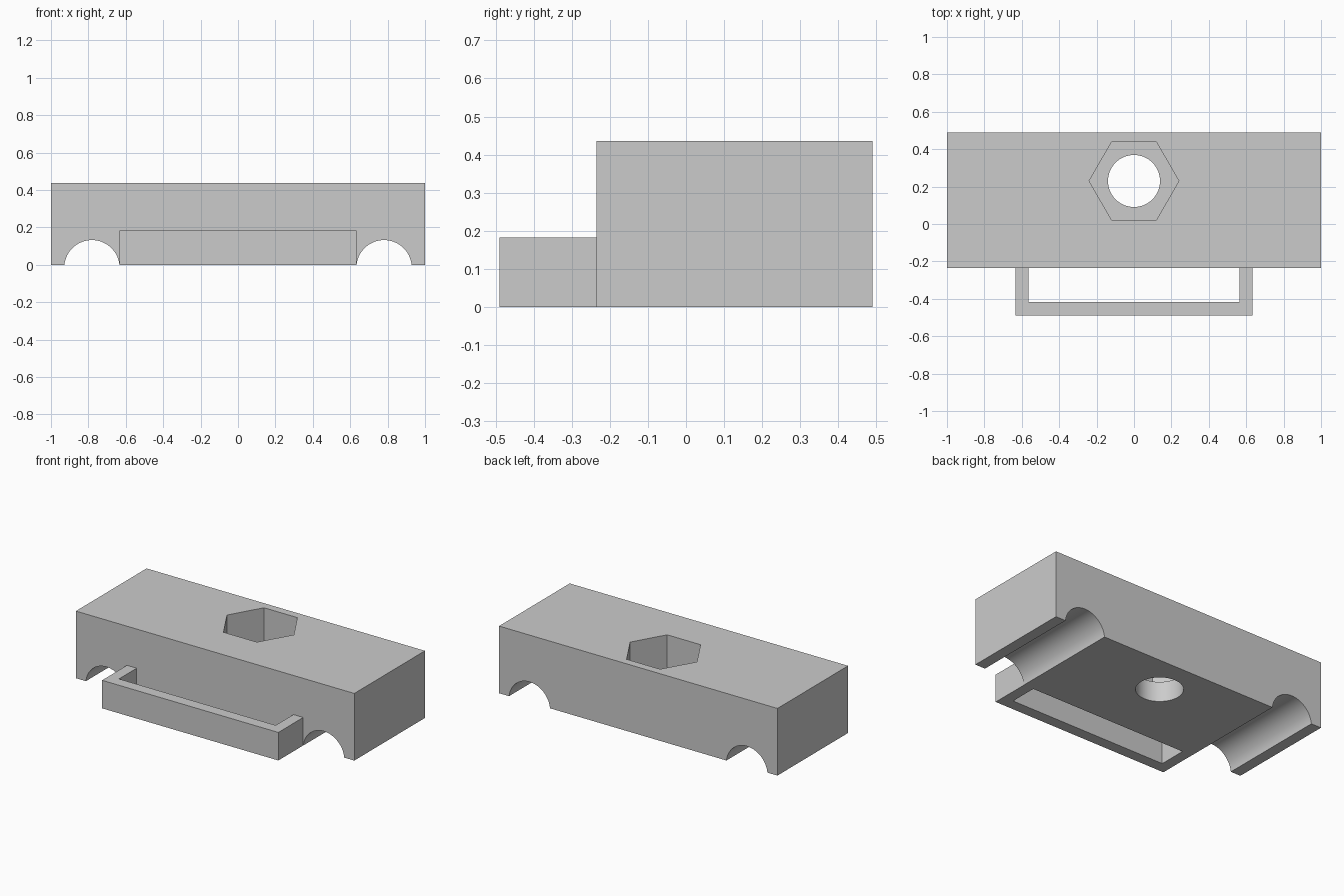
import bpy, bmesh
from math import acos, asin, cos, sin, pi
from mathutils import Vector

old = bpy.data.objects.get("Cube")
if old:
    bpy.data.objects.remove(old, do_unlink=True)

grey = bpy.data.materials.new("plain grey")
grey.use_nodes = True
COLOR = (0.6, 0.6, 0.6, 1)
grey.diffuse_color = COLOR
grey.node_tree.nodes["Principled BSDF"].inputs["Base Color"].default_value = COLOR


def prism(name, points, push):
    """Extrude a closed outline of 3D points along a vector."""
    bm = bmesh.new()
    face = bm.faces.new([bm.verts.new(p) for p in points])
    out = bmesh.ops.extrude_face_region(bm, geom=[face])
    verts = [v for v in out["geom"] if isinstance(v, bmesh.types.BMVert)]
    bmesh.ops.translate(bm, verts=verts, vec=Vector(push))
    bmesh.ops.recalc_face_normals(bm, faces=bm.faces)
    mesh = bpy.data.meshes.new(name)
    bm.to_mesh(mesh)
    bm.free()
    mesh.materials.append(grey)
    obj = bpy.data.objects.new(name, mesh)
    bpy.context.collection.objects.link(obj)
    return obj


def ring(radius, sides, y, z):
    return [(radius * cos(2 * pi * i / sides), y + radius * sin(2 * pi * i / sides), z)
            for i in range(sides)]


# Main block: end profile with two round cable grooves, extruded front to back
FRONT, BACK, TOP = -0.235, 0.49, 0.436
GROOVE_X, GROOVE_R, GROOVE_Z, STEPS = 0.781, 0.148, -0.016, 32
start = asin(-GROOVE_Z / GROOVE_R)
profile = [(-1, TOP), (-1, 0)]
for cx in (-GROOVE_X, GROOVE_X):
    for i in range(STEPS + 1):
        a = pi - start - (pi - 2 * start) * i / STEPS
        profile.append((cx + GROOVE_R * cos(a), GROOVE_Z + GROOVE_R * sin(a)))
profile += [(1, 0), (1, TOP)]
block = prism("clamp_block", [(x, FRONT, z) for x, z in profile], (0, BACK - FRONT, 0))

# Bolt hole through the block and hexagonal nut pocket in the top
HOLE_Y, POCKET_FLOOR = 0.23, 0.13
cutters = [
    prism("hole_cutter", ring(0.139, 64, HOLE_Y, -0.1), (0, 0, 0.7)),
    prism("nut_cutter", ring(0.24, 6, HOLE_Y, POCKET_FLOOR), (0, 0, 0.5)),
]
bpy.context.view_layer.objects.active = block
for cutter in cutters:
    mod = block.modifiers.new("cut", 'BOOLEAN')
    mod.operation = 'DIFFERENCE'
    mod.solver = 'EXACT'
    mod.object = cutter
    bpy.ops.object.modifier_apply(modifier=mod.name)
    bpy.data.objects.remove(cutter, do_unlink=True)

# Strap loop: U-shaped bar standing out from the front
OUT_X, IN_X, OUT_Y, IN_Y = 0.633, 0.563, -0.49, -0.417
half = [(IN_X, FRONT), (IN_X, IN_Y)]
outer = [(OUT_X, OUT_Y), (OUT_X, FRONT)]
outline = ([(-x, y) for x, y in half] + half[::-1]
           + outer[::-1] + [(-x, y) for x, y in outer])
loop = prism("strap_loop", [(x, y, 0) for x, y in outline], (0, 0, 0.182))

# Smooth the round surfaces, keep the corners sharp
for obj in (block, loop):
    bpy.ops.object.select_all(action='DESELECT')
    obj.select_set(True)
    bpy.context.view_layer.objects.active = obj
    bpy.ops.object.shade_smooth_by_angle(angle=pi / 6)
